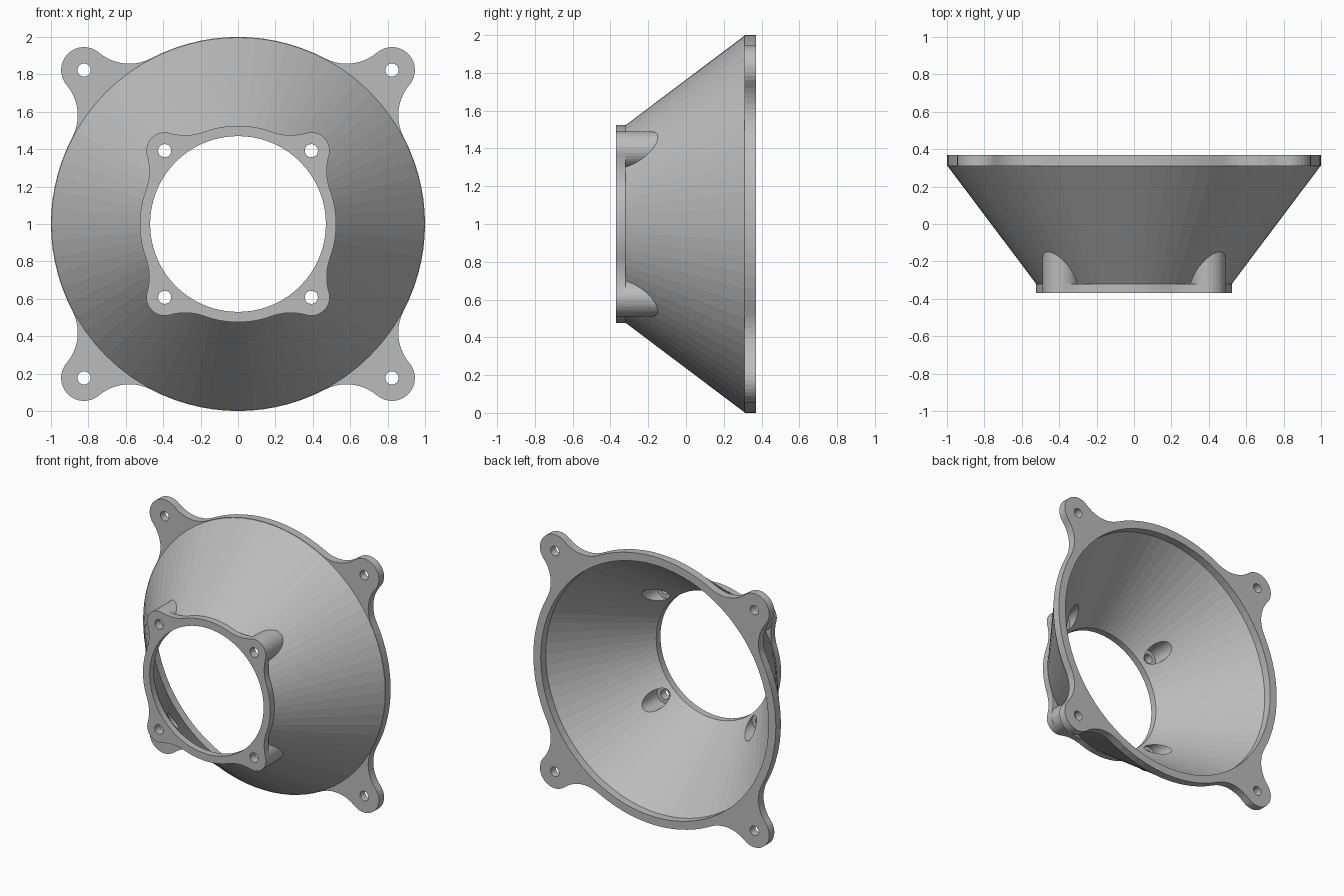
import bpy, bmesh
from math import sin, cos, acos, atan2, degrees, radians, sqrt

if "Cube" in bpy.data.objects:
    bpy.data.objects.remove(bpy.data.objects["Cube"], do_unlink=True)

grey = bpy.data.materials.new("plain_grey")
grey.use_nodes = True
grey.diffuse_color = (0.5, 0.5, 0.5, 1)
grey.node_tree.nodes["Principled BSDF"].inputs["Base Color"].default_value = (0.5, 0.5, 0.5, 1)

CENTRE_Z = 1.0
CORNERS = [(sx, sz) for sx in (-1, 1) for sz in (-1, 1)]


def arc(cx, cz, r, start, end, n):
    """Points along an arc in degrees, without the last one."""
    angles = [radians(start + (end - start) * i / n) for i in range(n)]
    return [(cx + r * cos(a), cz + r * sin(a)) for a in angles]


def circle(r, n=72, cx=0, cz=0):
    return arc(cx, cz, r, 0, 360, n)


def loft(name, rings):
    """Closed solid through (outline, y) rings with equal point counts."""
    bm = bmesh.new()
    loops = [[bm.verts.new((u, y, CENTRE_Z + v)) for u, v in pts] for pts, y in rings]
    n = len(loops[0])
    for a, b in zip(loops, loops[1:]):
        for i in range(n):
            j = (i + 1) % n
            bm.faces.new((a[i], a[j], b[j], b[i]))
    bm.faces.new(loops[0])
    bm.faces.new(loops[-1])
    bmesh.ops.recalc_face_normals(bm, faces=bm.faces)
    mesh = bpy.data.meshes.new(name)
    bm.to_mesh(mesh)
    bm.free()
    mesh.materials.append(grey)
    obj = bpy.data.objects.new(name, mesh)
    bpy.context.collection.objects.link(obj)
    return obj


def eared_outline(radius, offset, ear, fillet):
    """Circle with four rounded ears blended in by concave fillets."""
    dist = offset * sqrt(2)
    reach = radius + fillet
    alpha = acos((reach**2 + dist**2 - (ear + fillet)**2) / (2 * reach * dist))
    fx, fz = reach * cos(alpha), reach * sin(alpha)
    beta = degrees(atan2(fz, dist - fx))
    al = degrees(alpha)
    local = arc(fx, -fz, fillet, 180 - al, beta, 10)
    local += arc(dist, 0, ear, beta - 180, 180 - beta, 16)
    local += arc(fx, fz, fillet, -beta, al - 180, 10)
    local += arc(0, 0, radius, al, 90 - al, 14)
    pts = []
    for k in range(4):
        c, s = cos(radians(45 + 90 * k)), sin(radians(45 + 90 * k))
        pts += [(x * c - z * s, x * s + z * c) for x, z in local]
    return pts


def combine(target, tool, operation):
    mod = target.modifiers.new(operation.lower(), 'BOOLEAN')
    mod.operation = operation
    mod.solver = 'EXACT'
    mod.object = tool
    bpy.ops.object.select_all(action='DESELECT')
    bpy.context.view_layer.objects.active = target
    target.select_set(True)
    bpy.ops.object.modifier_apply(modifier=mod.name)
    bpy.data.objects.remove(tool, do_unlink=True)


# Outer cone, its ends buried in the two flanges
body = loft("funnel_adapter", [(circle(0.515), -0.345), (circle(0.523), -0.32),
                               (circle(0.997), 0.31), (circle(0.985), 0.34)])

# Large rear flange and small front flange
rear = eared_outline(1.0, 0.823, 0.123, 0.25)
front = eared_outline(0.525, 0.392, 0.098, 0.3)
combine(body, loft("rear_flange", [(rear, 0.31), (rear, 0.37)]), 'UNION')
combine(body, loft("front_flange", [(front, -0.37), (front, -0.32)]), 'UNION')

# Screw bosses running from the front ears into the cone
for sx, sz in CORNERS:
    ring = circle(0.097, 36, sx * 0.392, sz * 0.392)
    combine(body, loft("screw_boss", [(ring, -0.345), (ring, -0.12)]), 'UNION')

# Hollow inside of the funnel
combine(body, loft("funnel_bore", [(circle(0.47), -0.5), (circle(0.47), -0.32),
                                   (circle(0.94), 0.31), (circle(0.94), 0.5)]), 'DIFFERENCE')

# Screw pockets and through holes
for sx, sz in CORNERS:
    for name, offset, r, y0, y1 in (("screw_pocket", 0.392, 0.065, -0.31, 0.0),
                                    ("front_hole", 0.392, 0.035, -0.5, -0.2),
                                    ("rear_hole", 0.823, 0.035, 0.2, 0.5)):
        ring = circle(r, 28, sx * offset, sz * offset)
        combine(body, loft(name, [(ring, y0), (ring, y1)]), 'DIFFERENCE')
